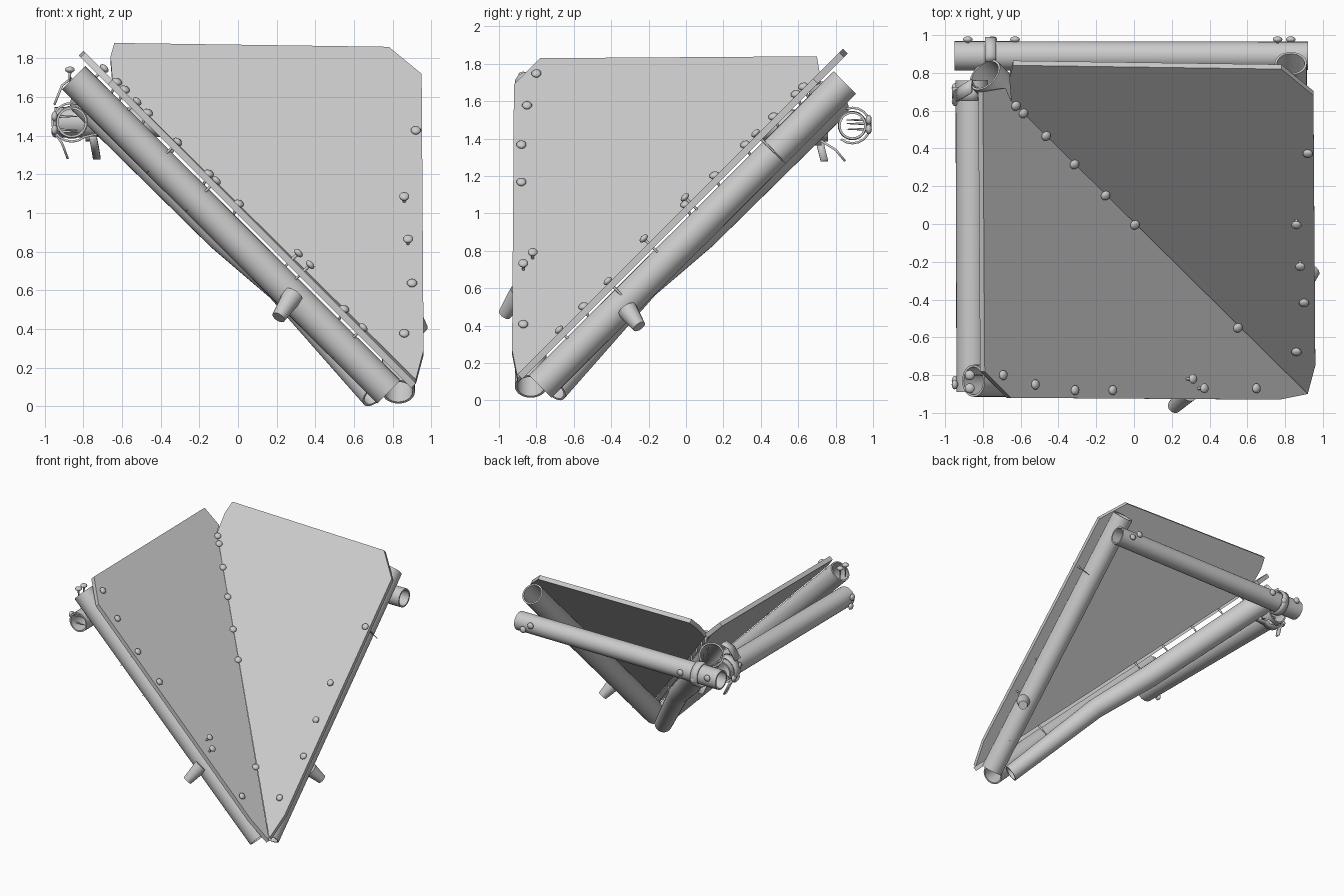
import bpy, bmesh, math
from mathutils import Vector, Matrix

cube = bpy.data.objects.get("Cube")
if cube:
    bpy.data.objects.remove(cube, do_unlink=True)

grey = bpy.data.materials.new("plain grey")
grey.use_nodes = True
grey.diffuse_color = (0.6, 0.6, 0.6, 1)
grey.node_tree.nodes["Principled BSDF"].inputs["Base Color"].default_value = (0.6, 0.6, 0.6, 1)


def finish(name, bm, angle=35):
    bmesh.ops.recalc_face_normals(bm, faces=bm.faces)
    mesh = bpy.data.meshes.new(name)
    bm.to_mesh(mesh)
    bm.free()
    mesh.materials.append(grey)
    obj = bpy.data.objects.new(name, mesh)
    bpy.context.collection.objects.link(obj)
    bpy.ops.object.select_all(action="DESELECT")
    obj.select_set(True)
    bpy.context.view_layer.objects.active = obj
    bpy.ops.object.shade_smooth_by_angle(angle=math.radians(angle))
    return obj


def mirror(p):
    """Swap a point across the vertical plane through the seam."""
    return (-p[1], -p[0], p[2])


def tube(name, points, radii, wall=0.012):
    """Hollow pipe swept along the points, open at both ends."""
    pts = [Vector(p) for p in points]
    turn = (pts[-1] - pts[0]).to_track_quat("Z", "Y")
    bm = bmesh.new()
    n = 28

    def ring(p, r):
        return [bm.verts.new(p + turn @ Vector((r * math.cos(a), r * math.sin(a), 0)))
                for a in (math.tau * i / n for i in range(n))]

    outer = [ring(p, r) for p, r in zip(pts, radii)]
    inner = [ring(p, r - wall) for p, r in zip(pts, radii)]
    loops = outer + inner[::-1] + [outer[0]]
    for a, b in zip(loops, loops[1:]):
        for i in range(n):
            j = (i + 1) % n
            bm.faces.new((a[i], a[j], b[j], b[i]))
    return finish(name, bm)


def panel(name, outline, height, normal, thick=0.035):
    """Flat sheet with a plan outline, lying on a sloping plane."""
    bm = bmesh.new()
    face = bm.faces.new([bm.verts.new((x, y, height(x, y))) for x, y in outline])
    new = bmesh.ops.extrude_face_region(bm, geom=[face], use_keep_orig=True)["geom"]
    shift = -Vector(normal).normalized() * thick
    bmesh.ops.translate(bm, vec=shift, verts=[v for v in new if isinstance(v, bmesh.types.BMVert)])
    return finish(name, bm, 20)


def screw(name, pos, direction, length=0.2, lift=0.0):
    """Domed head above a pointed shank."""
    bm = bmesh.new()
    bmesh.ops.create_uvsphere(bm, u_segments=10, v_segments=6, radius=0.027)
    bmesh.ops.scale(bm, vec=(1, 1, 0.6), verts=bm.verts)
    bmesh.ops.create_cone(bm, segments=8, radius1=0.002, radius2=0.009, depth=length, cap_ends=True,
                          matrix=Matrix.Translation((0, 0, -length / 2)))
    d = Vector(direction).normalized()
    obj = finish(name, bm, 50)
    obj.rotation_mode = "QUATERNION"
    obj.rotation_quaternion = d.to_track_quat("Z", "Y")
    obj.location = Vector(pos) + d * (0.012 + lift)


def peg(name, a, b):
    """Tapered solid foot."""
    a, b = Vector(a), Vector(b)
    bm = bmesh.new()
    m = Matrix.Translation((a + b) / 2) @ (b - a).to_track_quat("Z", "Y").to_matrix().to_4x4()
    bmesh.ops.create_cone(bm, segments=16, radius1=0.055, radius2=0.036, depth=(b - a).length,
                          cap_ends=True, matrix=m)
    finish(name, bm)


def strap(name, path, along, width):
    """Thin ribbon following a path, with its width along one axis."""
    bm = bmesh.new()
    w = Vector(along) * width / 2
    rows = [(bm.verts.new(Vector(p) - w), bm.verts.new(Vector(p) + w)) for p in path]
    for (a, b), (c, d) in zip(rows, rows[1:]):
        bm.faces.new((a, b, d, c))
    obj = finish(name, bm)
    mod = obj.modifiers.new("thickness", "SOLIDIFY")
    mod.thickness = 0.012
    mod.offset = 0


# sloping panels
TOP = 1.04
left_normal, right_normal = (1, 0, 1), (0, -1, 1)
panel("front_panel",
      [(-0.8, 0.7), (-0.68, 0.72), (-0.65, 0.65), (0.92, -0.9), (0.77, -0.93), (-0.65, -0.92), (-0.79, -0.78)],
      lambda x, y: TOP - x, left_normal)
panel("back_panel",
      [(-0.65, 0.65), (-0.66, 0.77), (-0.64, 0.84), (0.78, 0.82), (0.95, 0.68), (0.96, -0.75), (0.92, -0.9)],
      lambda x, y: TOP + y, right_normal)

# sloping side pipes, then level pipes
side = [(-0.85, -0.83, 1.7), (0.78, -0.83, 0.075)]
tube("front_side_pipe", side, [0.085, 0.085])
tube("back_side_pipe", [mirror(p) for p in side], [0.085, 0.085])
tube("left_level_pipe", [(-0.86, -0.89, 1.47), (-0.86, 0.76, 1.47)], [0.08, 0.085])
tube("back_level_pipe", [(-0.95, 0.89, 1.47), (0.92, 0.89, 1.47)], [0.078, 0.075])

# slightly bent pipe below the seam
tube("seam_pipe", [(-0.79, 0.79, 1.6), (-0.08, 0.08, 0.89), (0.22, -0.22, 0.62), (0.7, -0.7, 0.055)],
     [0.098, 0.09, 0.08, 0.067])

# feet
peg("front_foot", (0.285, -0.89, 0.575), (0.21, -0.97, 0.46))
peg("side_foot", (0.89, -0.315, 0.485), (0.95, -0.25, 0.395))

# panel screws
seam = [-0.63, -0.59, -0.47, -0.32, -0.155, 0, 0.545]
for i, x in enumerate(seam):
    screw(f"seam_screw_{i}", (x, -x, TOP - x), (1, -1, 2), 0.22)
front_row = [(-0.7, -0.8), (-0.53, -0.85), (-0.32, -0.88), (-0.12, -0.88),
             (0.28, -0.82), (0.34, -0.87), (0.64, -0.87)]
for i, (x, y) in enumerate(front_row):
    screw(f"front_screw_{i}", (x, y, TOP - x), left_normal, 0.23, 0.035 if i in (4, 5) else 0)
back_row = [(0.92, 0.38), (0.86, 0.02), (0.88, -0.2), (0.9, -0.41), (0.86, -0.67)]
for i, (x, y) in enumerate(back_row):
    screw(f"back_screw_{i}", (x, y, TOP + y), right_normal, 0.23, 0.025 if i in (1, 2) else 0)

# pipe joint screws
for i, (x, z) in enumerate([(-0.88, 1.5), (-0.75, 1.45), (-0.63, 1.48), (0.76, 1.5), (0.83, 1.45)]):
    screw(f"back_joint_screw_{i}", (x, 0.965, z), (0, 1, 0), 0.12)
for i, (y, z) in enumerate([(-0.85, 1.5), (-0.83, 1.43), (0.65, 1.5), (0.72, 1.42)]):
    screw(f"left_joint_screw_{i}", (-0.937, y, z), (-1, 0, 0), 0.12)
for i, y in enumerate([-0.8, -0.87]):
    screw(f"corner_screw_{i}", (-0.87, y, 1.73), (0, 0, 1), 0.1)

# straps binding the corner where the pipes meet
arc = [math.radians(a) for a in range(70, 316, 20)]
loop = [(-0.86 + 0.1 * math.cos(a), 0.69, 1.47 + 0.1 * math.sin(a)) for a in arc]
strap("left_strap", loop + [(-0.68, 0.66, 1.42)], (0, 1, 0), 0.07)
strap("left_strap_tail", [(-0.95, 0.72, 1.42), (-0.91, 0.72, 1.36), (-0.88, 0.74, 1.28)], (0, 1, 0), 0.04)
strap("back_strap", [(-0.76, 0.89 - 0.095 * math.cos(a), 1.47 + 0.095 * math.sin(a)) for a in arc],
      (1, 0, 0), 0.06)
strap("back_strap_tail", [(-0.75, 0.72, 1.39), (-0.74, 0.8, 1.34), (-0.73, 0.85, 1.28)], (1, 0, 0), 0.04)
strap("upper_strap", [(-0.95, 0.67, 1.56), (-0.91, 0.7, 1.66), (-0.86, 0.73, 1.7)], (0, 1, 0), 0.07)
